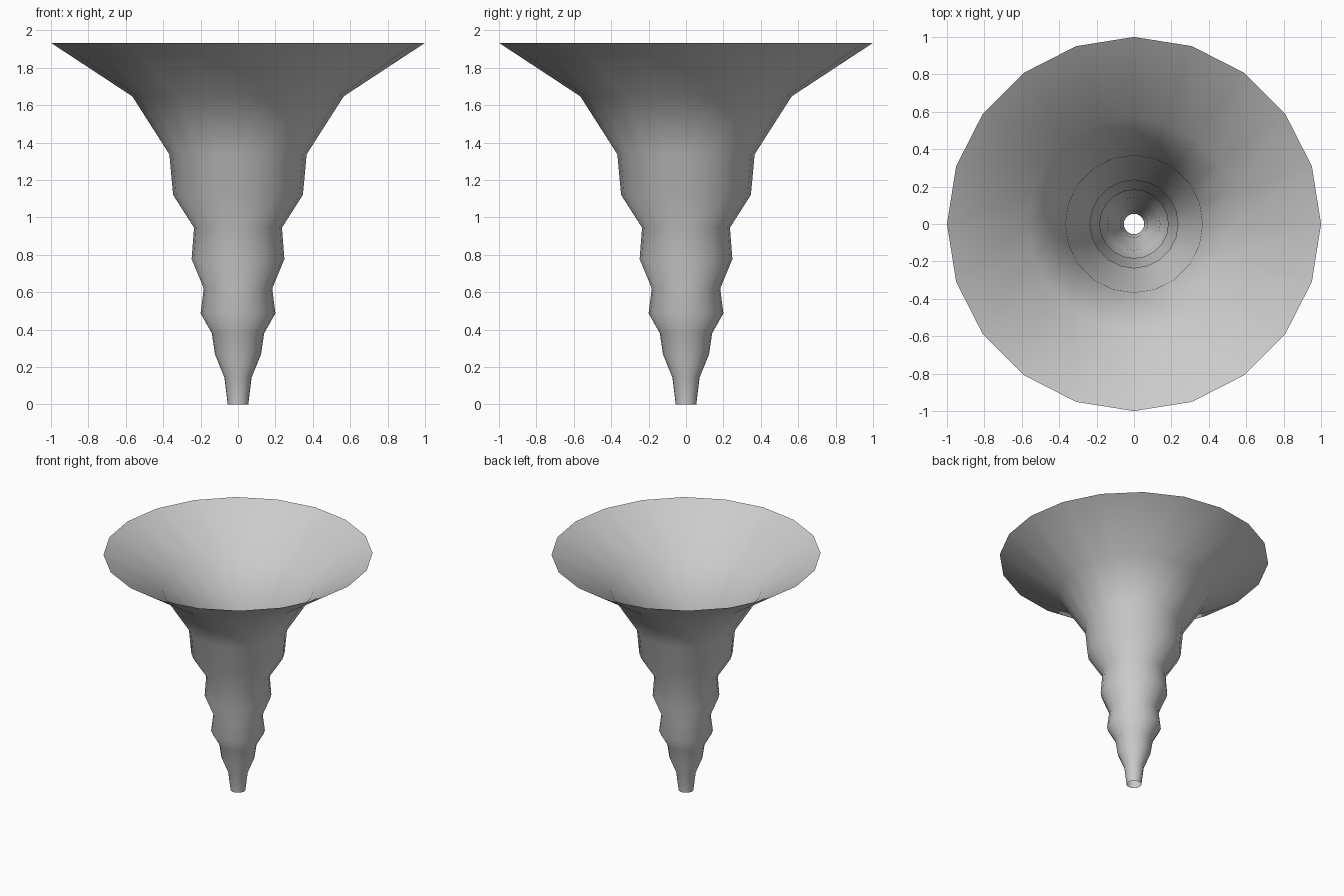
import bpy, bmesh
from math import cos, sin, tau

if "Cube" in bpy.data.objects:
    bpy.data.objects.remove(bpy.data.objects["Cube"])

SIDES = 20
# (radius, height) of each ring from the narrow foot to the wide mouth
PROFILE = [(0.055, 0.0), (0.073, 0.145), (0.123, 0.267), (0.14, 0.38),
           (0.20, 0.487), (0.183, 0.62), (0.248, 0.777), (0.235, 0.945),
           (0.347, 1.12), (0.367, 1.337), (0.565, 1.647), (1.0, 1.933)]

# Open funnel: one thin surface, open at both ends
bm = bmesh.new()
rings = [[bm.verts.new((r * cos(tau * i / SIDES), r * sin(tau * i / SIDES), z))
          for i in range(SIDES)] for r, z in PROFILE]
for low, high in zip(rings, rings[1:]):
    for i in range(SIDES):
        j = (i + 1) % SIDES
        face = bm.faces.new((low[i], low[j], high[j], high[i]))
        face.smooth = True

mesh = bpy.data.meshes.new("funnel")
bm.to_mesh(mesh)
bm.free()
funnel = bpy.data.objects.new("funnel", mesh)
bpy.context.collection.objects.link(funnel)
